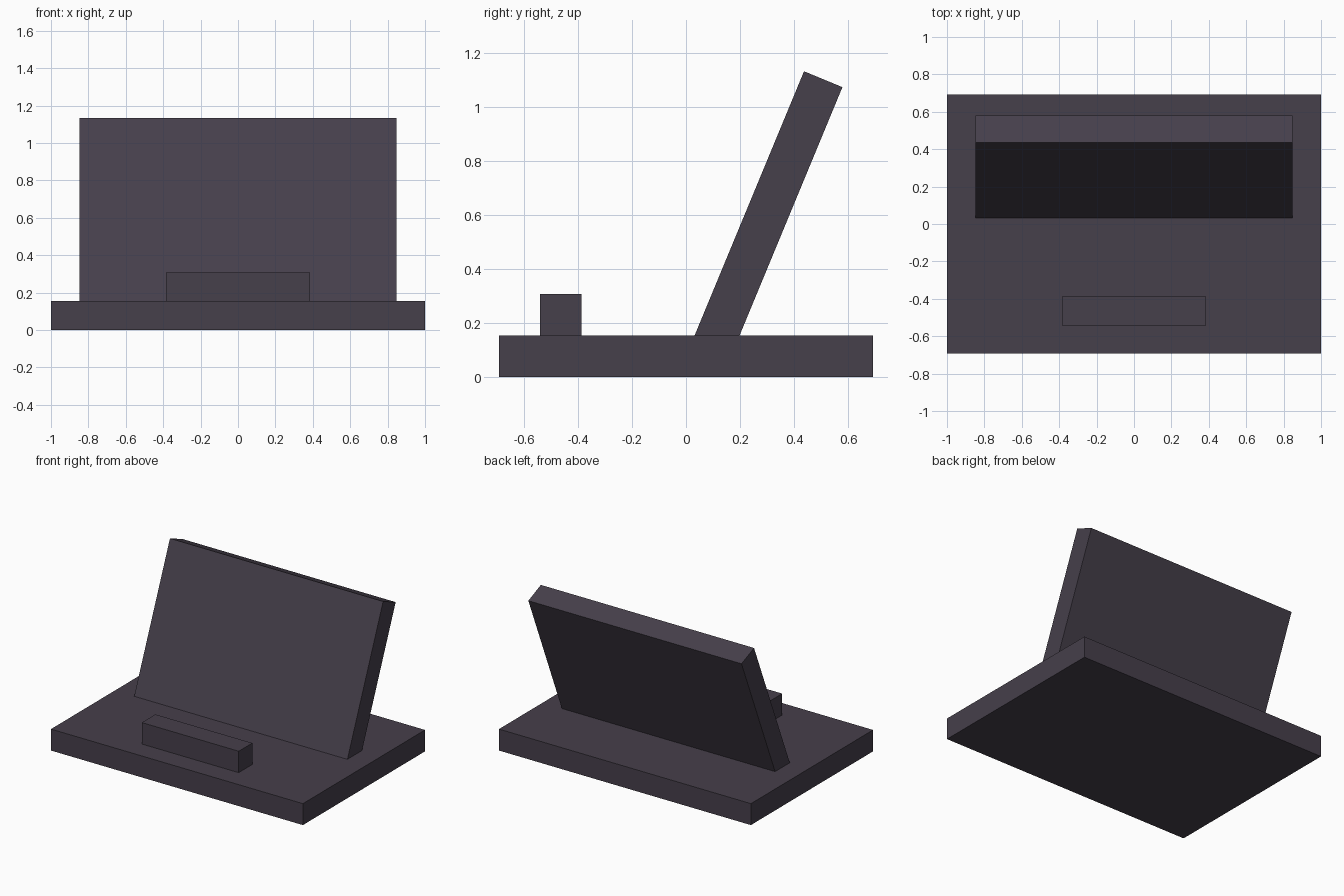
import bpy
import math
from mathutils import Matrix, Vector

if "Cube" in bpy.data.objects:
    bpy.data.objects.remove(bpy.data.objects["Cube"])

U = 2 / 13  # the model is laid out on a 13 unit wide grid

mat = bpy.data.materials.new("dark slate")
mat.diffuse_color = (0.061, 0.050, 0.070, 1)
mat.use_nodes = True
mat.node_tree.nodes["Principled BSDF"].inputs["Base Color"].default_value = mat.diffuse_color


def box(name, size, center, tilt=0.0):
    """Box with size in grid units, centre in model units, tilted about x."""
    bpy.ops.mesh.primitive_cube_add(size=1)
    ob = bpy.context.object
    ob.name = name
    ob.data.transform(Matrix.Translation(center) @ Matrix.Rotation(tilt, 4, 'X')
                      @ Matrix.Diagonal((size[0] * U, size[1] * U, size[2] * U, 1)))
    ob.data.materials.append(mat)
    return ob


# Flat base slab
box("base", (13, 9, 1), (0, 0, U / 2))

# Small raised bar near the front
box("front_bar", (5, 1, 1), (0, -0.4645, 1.5 * U))

# Leaning panel, its lower edge sunk into the base
tilt = math.radians(-22.5)
top_front = Vector((0, 0.437, 1.132))
offset = Matrix.Rotation(tilt, 3, 'X') @ Vector((0, U / 2, -3.5 * U))
box("leaning_panel", (11, 1, 7), top_front + offset, tilt)
